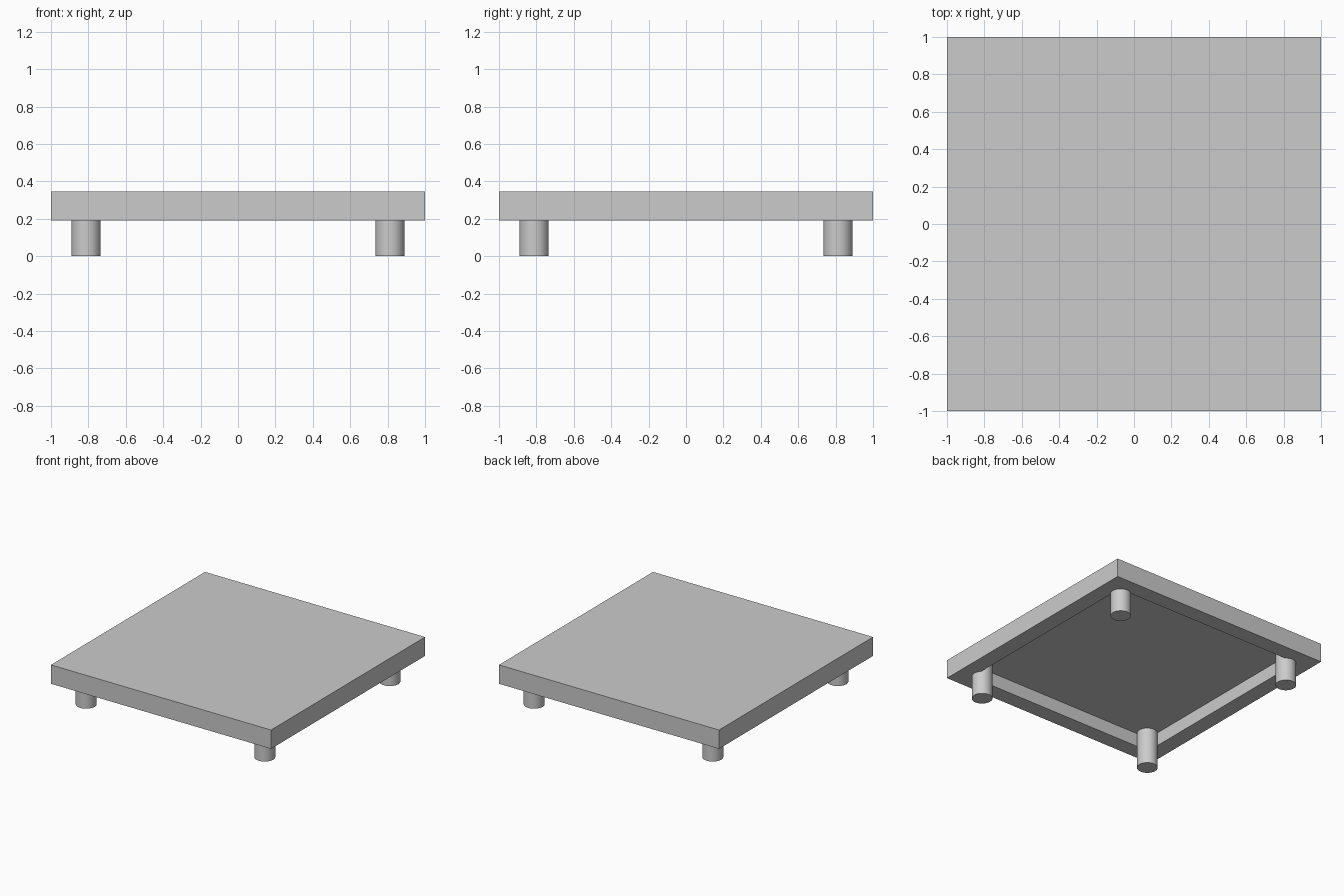
import bpy
import bmesh

cube = bpy.data.objects.get("Cube")
if cube:
    bpy.data.objects.remove(cube, do_unlink=True)

BASE_Z, TOP_Z, CEILING_Z = 0.19, 0.345, 0.30
RIM = 0.188                 # rim width, which is also the leg inset
LEG_RADIUS = 0.078

grey = bpy.data.materials.new("plain grey")
grey.use_nodes = True
colour = (0.6, 0.6, 0.6, 1)
grey.diffuse_color = colour
grey.node_tree.nodes["Principled BSDF"].inputs["Base Color"].default_value = colour

# Square slab, hollowed from below to leave a rim
bm = bmesh.new()
bmesh.ops.create_cube(bm, size=1)
bmesh.ops.scale(bm, vec=(2, 2, TOP_Z - BASE_Z), verts=bm.verts)
bmesh.ops.translate(bm, vec=(0, 0, (TOP_Z + BASE_Z) / 2), verts=bm.verts)
bm.normal_update()
under = min(bm.faces, key=lambda f: f.calc_center_median().z)
bmesh.ops.inset_region(bm, faces=[under], thickness=RIM)
rim_verts = list(under.verts)
walls = bmesh.ops.extrude_discrete_faces(bm, faces=[under])
for v in walls["faces"][0].verts:
    v.co.z = CEILING_Z
bmesh.ops.recalc_face_normals(bm, faces=bm.faces)
mesh = bpy.data.meshes.new("platform_slab")
bm.to_mesh(mesh)
bm.free()
mesh.materials.append(grey)
slab = bpy.data.objects.new("platform_slab", mesh)
bpy.context.collection.objects.link(slab)

# Round legs at the recess corners, running up to its ceiling
for side, x in (("left", 1), ("right", -1)):
    for end, y in (("front", -1), ("back", 1)):
        bpy.ops.mesh.primitive_cylinder_add(
            vertices=32, radius=LEG_RADIUS, depth=CEILING_Z,
            location=(x * (1 - RIM), y * (1 - RIM), CEILING_Z / 2))
        leg = bpy.context.object
        leg.name = f"{end}_{side}_leg"
        leg.data.materials.append(grey)
        bpy.ops.object.shade_smooth_by_angle()
